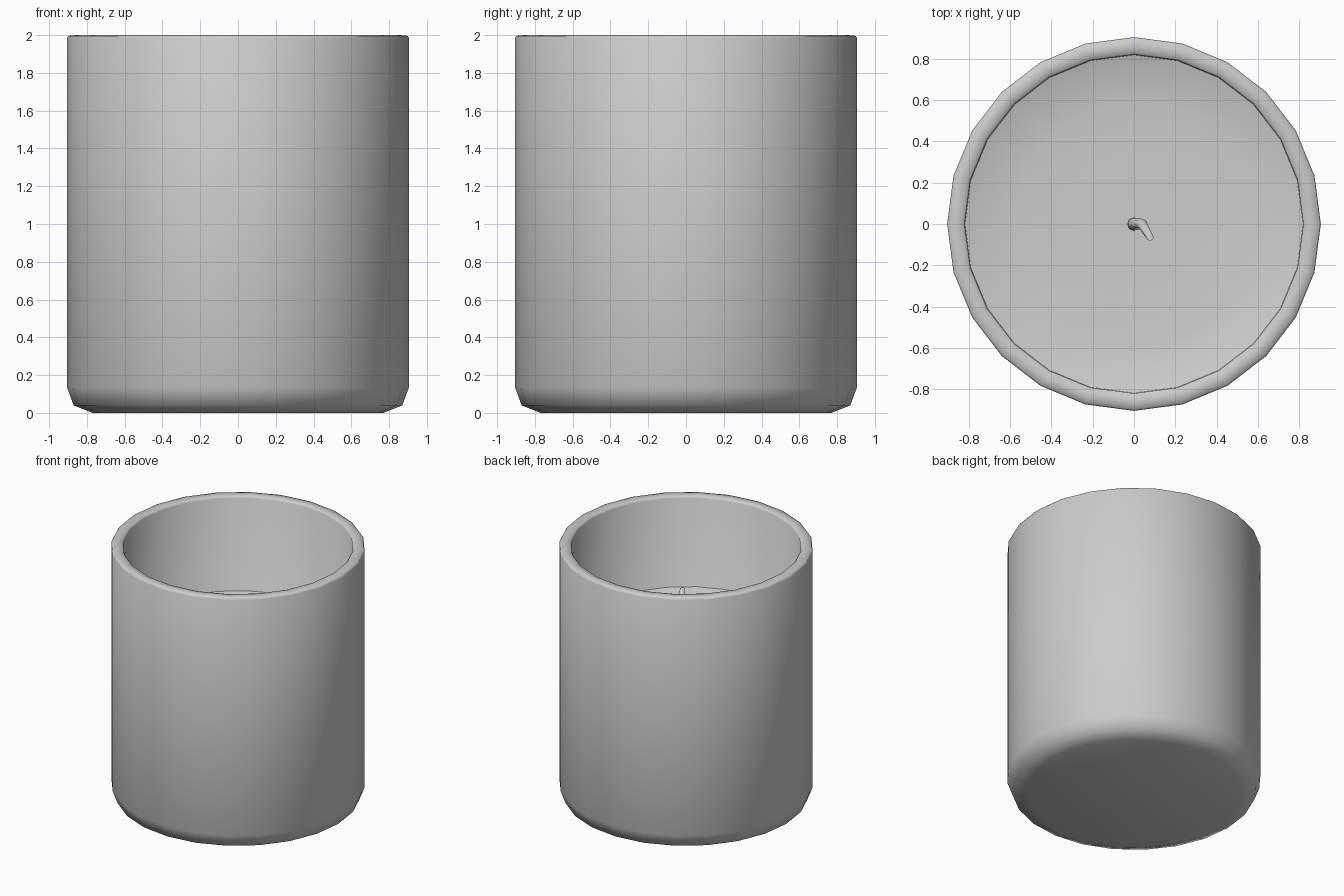
import bpy, bmesh, math
from mathutils import Vector

if "Cube" in bpy.data.objects:
    bpy.data.objects.remove(bpy.data.objects["Cube"])

SIDES = 24


def finish(name, bm, angle):
    bmesh.ops.recalc_face_normals(bm, faces=bm.faces)
    me = bpy.data.meshes.new(name)
    bm.to_mesh(me)
    bm.free()
    ob = bpy.data.objects.new(name, me)
    bpy.context.collection.objects.link(ob)
    bpy.ops.object.select_all(action='DESELECT')
    ob.select_set(True)
    bpy.context.view_layer.objects.active = ob
    bpy.ops.object.shade_smooth_by_angle(angle=math.radians(angle))
    return ob


def skin(name, rings, angle):
    """Join rings of points into a closed, capped skin."""
    bm = bmesh.new()
    loops = [[bm.verts.new(p) for p in ring] for ring in rings]
    for a, b in zip(loops, loops[1:]):
        n = len(a)
        for i in range(n):
            j = (i + 1) % n
            bm.faces.new((a[i], a[j], b[j], b[i]))
    bm.faces.new(loops[0])
    bm.faces.new(loops[-1])
    return finish(name, bm, angle)


def ring(r, z, cx=0.0, cy=0.0, n=SIDES, tilt=0.0):
    pts = []
    for i in range(n):
        a = 2 * math.pi * i / n
        x, y = r * math.cos(a), r * math.sin(a)
        pts.append(Vector((cx + x, cy + y, z + tilt * (0.5 * x - 0.87 * y))))
    return pts


# Glass jar: outer wall, rounded rim, inner wall and floor
jar_profile = [(0.77, 0), (0.87, 0.04), (0.905, 0.135), (0.905, 1.985),
               (0.898, 1.996), (0.862, 2.0), (0.828, 1.996), (0.82, 1.985),
               (0.82, 0.16), (0.74, 0.1)]
skin("jar", [ring(r, z) for r, z in jar_profile], 60)

# Wax fill with a raised edge, slightly uneven
wax_profile = [(0.72, 0.11), (0.815, 0.18), (0.819, 1.273), (0.72, 1.245),
               (0.58, 1.23), (0.3, 1.225)]
skin("wax", [ring(r, z, tilt=0.02 if z > 1 else 0) for r, z in wax_profile], 60)

# Bent wick
wick_path = [(0, 0, 1.2, 0.034), (0, 0, 1.4, 0.03),
             (0.04, 0.0, 1.53, 0.025), (0.078, -0.065, 1.61, 0.017)]
skin("wick", [ring(r, z, x, y, n=8) for x, y, z, r in wick_path], 60)
